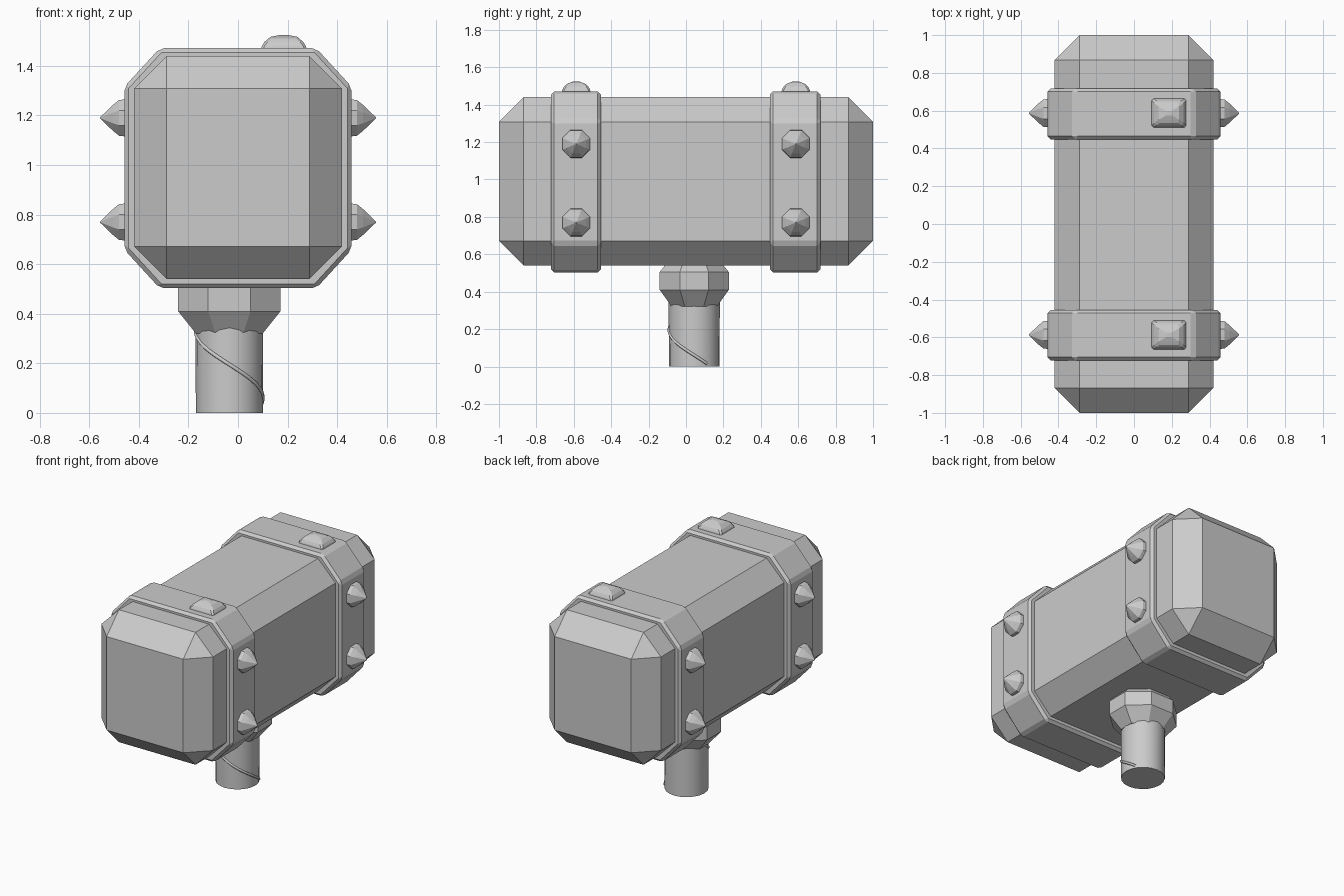
import bpy, bmesh, math
from mathutils import Matrix, Vector

if "Cube" in bpy.data.objects:
    bpy.data.objects.remove(bpy.data.objects["Cube"])


def finish(name, bm, bevel=0.0):
    bmesh.ops.recalc_face_normals(bm, faces=bm.faces)
    mesh = bpy.data.meshes.new(name)
    bm.to_mesh(mesh)
    bm.free()
    obj = bpy.data.objects.new(name, mesh)
    bpy.context.collection.objects.link(obj)
    if bevel:
        mod = obj.modifiers.new("bevel", 'BEVEL')
        mod.width = bevel
        mod.segments = 1
    return obj


def loft(name, profile, sides, matrix, turn=0.0, bevel=0.0):
    """Stack polygon rings (radius, height) along local z and cap both ends."""
    bm = bmesh.new()
    rings = []
    for r, h in profile:
        rings.append([bm.verts.new(matrix @ Vector((
            r * math.cos(turn + math.tau * i / sides),
            r * math.sin(turn + math.tau * i / sides), h))) for i in range(sides)])
    for a, b in zip(rings, rings[1:]):
        for i in range(sides):
            j = (i + 1) % sides
            bm.faces.new((a[i], a[j], b[j], b[i]))
    bm.faces.new(rings[0])
    bm.faces.new(rings[-1])
    return finish(name, bm, bevel)


# Head: a long block with broad chamfers on every edge
bm = bmesh.new()
bmesh.ops.create_cube(bm, size=1, matrix=Matrix.Translation((0, 0, 0.99))
                      @ Matrix.Diagonal((0.84, 2.0, 0.9, 1)))
bmesh.ops.bevel(bm, geom=bm.edges[:], offset=0.132, segments=1, affect='EDGES')
finish("head", bm)


# Octagonal bands around the head
def band(name, y0, y1):
    hx, hz, cx, cz = 0.458, 0.484, 0.142, 0.155
    outline = [(hx, hz - cz), (hx - cx, hz), (cx - hx, hz), (-hx, hz - cz),
               (-hx, cz - hz), (cx - hx, -hz), (hx - cx, -hz), (hx, cz - hz)]
    bm = bmesh.new()
    a, b = [[bm.verts.new((x, y, z + 0.987)) for x, z in outline] for y in (y0, y1)]
    for i in range(8):
        bm.faces.new((a[i], a[(i + 1) % 8], b[(i + 1) % 8], b[i]))
    bm.faces.new(a)
    bm.faces.new(b)
    finish(name, bm, 0.017)


band("front_band", -0.722, -0.455)
band("back_band", 0.448, 0.718)

# Pointed studs on the sides, blunt square studs on top
for end, y in (("front", -0.587), ("back", 0.587)):
    for side, s in (("left", -1), ("right", 1)):
        for level, z in (("lower", 0.77), ("upper", 1.19)):
            place = Matrix.Translation((s * 0.445, y, z)) @ Matrix.Rotation(s * math.pi / 2, 4, 'Y')
            loft(f"{end}_{side}_{level}_stud",
                 [(0.082, 0), (0.078, 0.035), (0.056, 0.06), (0.003, 0.111)],
                 8, place, math.pi / 8)
    loft(f"{end}_top_stud", [(0.13, 0), (0.118, 0.03), (0.075, 0.057), (0.02, 0.065)],
         4, Matrix.Translation((0.185, y, 1.46)) @ Matrix.Diagonal((1.03, 0.86, 1, 1)),
         math.pi / 4, 0.01)

# Handle and the faceted collar under the head
axis = Matrix.Translation((-0.035, 0.044, 0))
handle = loft("handle", [(0.135, 0), (0.137, 0.36)], 20, axis)
loft("collar", [(0.14, 0.32), (0.215, 0.41), (0.215, 0.505), (0.165, 0.56)], 8,
     axis @ Matrix.Diagonal((1.04, 0.93, 1, 1)), math.pi / 8)

# Thin spiral binding on the handle
curve = bpy.data.curves.new("handle_binding", 'CURVE')
curve.dimensions = '3D'
curve.bevel_depth = 0.008
curve.bevel_resolution = 1
spline = curve.splines.new('POLY')
steps = 32
spline.points.add(steps)
for i, p in enumerate(spline.points):
    t = math.pi + i / steps * math.radians(210)
    p.co = (-0.035 + 0.135 * math.cos(t), 0.044 + 0.135 * math.sin(t), 0.33 - 0.315 * i / steps, 1)
binding = bpy.data.objects.new("handle_binding", curve)
bpy.context.collection.objects.link(binding)

# Smooth only the round grip
bpy.ops.object.select_all(action='DESELECT')
handle.select_set(True)
bpy.context.view_layer.objects.active = handle
bpy.ops.object.shade_smooth_by_angle(angle=math.radians(30))
